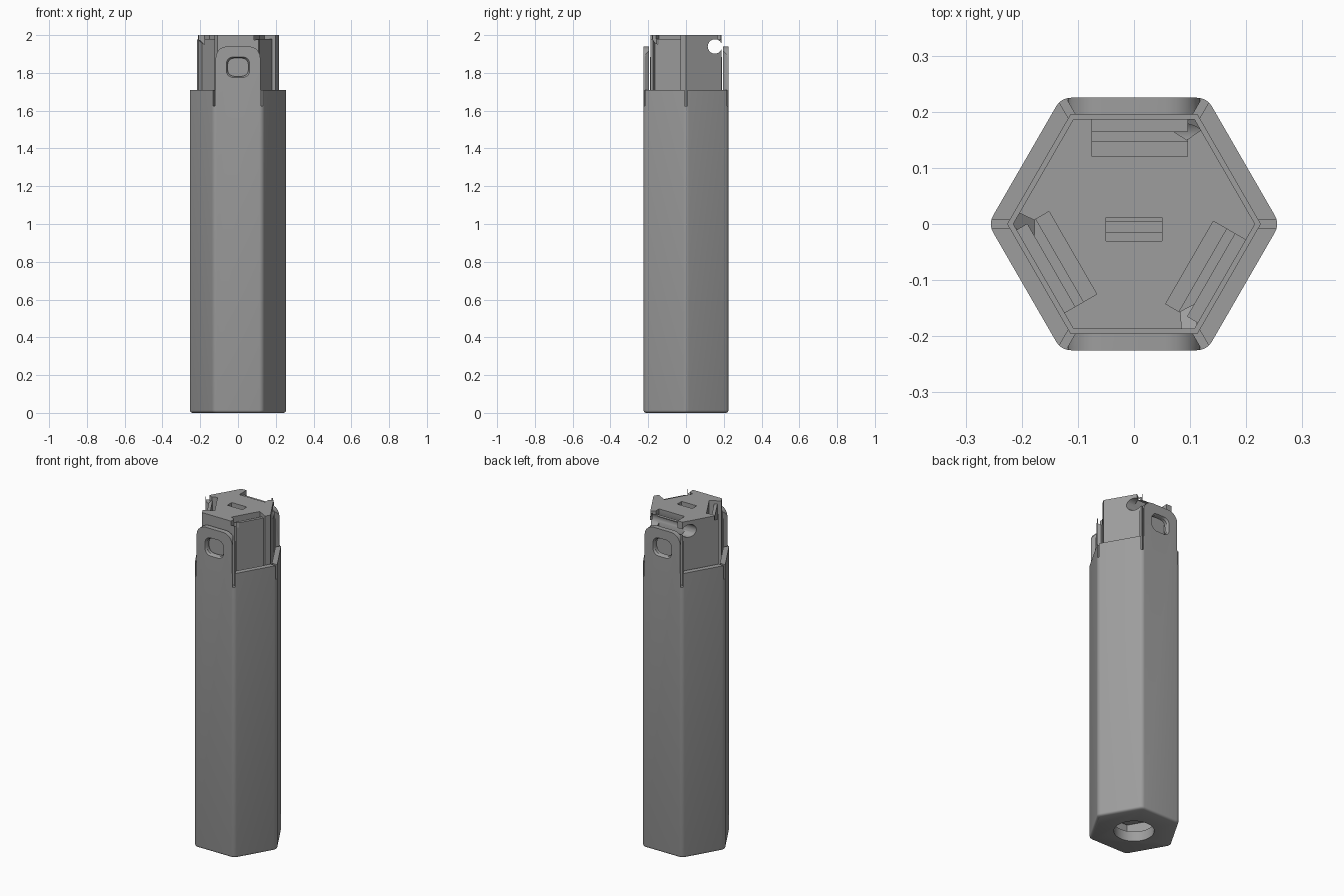
import bpy, bmesh, math
from mathutils import Matrix, Vector

if "Cube" in bpy.data.objects:
    bpy.data.objects.remove(bpy.data.objects["Cube"])

gray = bpy.data.materials.new("plastic gray")
gray.diffuse_color = (0.34, 0.34, 0.34, 1)
gray.use_nodes = True
gray.node_tree.nodes["Principled BSDF"].inputs["Base Color"].default_value = gray.diffuse_color
S3 = math.sqrt(3)


def loft(name, rings, mat=Matrix()):
    """Closed solid through rings of 3D points."""
    bm = bmesh.new()
    vs = [[bm.verts.new(mat @ Vector(p)) for p in r] for r in rings]
    n = len(vs[0])
    for a, b in zip(vs, vs[1:]):
        for i in range(n):
            j = (i + 1) % n
            bm.faces.new((a[i], a[j], b[j], b[i]))
    bm.faces.new(vs[0][::-1])
    bm.faces.new(vs[-1])
    bmesh.ops.recalc_face_normals(bm, faces=bm.faces)
    me = bpy.data.meshes.new(name)
    bm.to_mesh(me)
    bm.free()
    me.materials.append(gray)
    ob = bpy.data.objects.new(name, me)
    bpy.context.collection.objects.link(ob)
    return ob


def prism(pts, z0, z1, mat=Matrix()):
    return loft("cutter", [[(x, y, z) for x, y in pts] for z in (z0, z1)], mat)


def box(x0, x1, y0, y1, z0, z1, mat=Matrix()):
    return prism([(x0, y0), (x1, y0), (x1, y1), (x0, y1)], z0, z1, mat)


def hexagon(apothem, r=0.0, steps=5):
    """Hexagon with points on the x axis and corners rounded by radius r."""
    pts = []
    for k in range(6):
        a = k * math.pi / 3
        c = (apothem - r) * 2 / S3
        for i in range(steps + 1 if r else 1):
            b = a + (i / steps - 0.5) * math.pi / 3 if r else a
            pts.append((c * math.cos(a) + r * math.cos(b),
                        c * math.sin(a) + r * math.sin(b)))
    return pts


def boolean(ob, cutter, op='DIFFERENCE'):
    m = ob.modifiers.new("cut", 'BOOLEAN')
    m.operation, m.object, m.solver = op, cutter, 'EXACT'
    bpy.context.view_layer.objects.active = ob
    bpy.ops.object.modifier_apply(modifier=m.name)
    bpy.data.objects.remove(cutter)


def circle(r, n=32):
    return [(r * math.cos(2 * math.pi * i / n), r * math.sin(2 * math.pi * i / n)) for i in range(n)]


def rounded(w, z0, z1, r):
    """Rounded rectangle outline of half width w."""
    pts = []
    for cx, cz, a in ((w - r, z0 + r, -90), (w - r, z1 - r, 0), (r - w, z1 - r, 90), (r - w, z0 + r, 180)):
        for i in range(6):
            b = math.radians(a + i * 18)
            pts.append((cx + r * math.cos(b), cz + r * math.sin(b)))
    return pts


TO_FRONT = Matrix.Rotation(math.pi / 2, 4, 'X')   # outline (x, z) extruded along y

# Outer sleeve: rounded hexagon with a softened foot
rings = [(0.0, 0.213), (0.004, 0.220), (0.008, 0.2235), (0.014, 0.225), (1.94, 0.225)]
sleeve = loft("sleeve", [[(x, y, z) for x, y in hexagon(a, 0.03)] for z, a in rings])

# Hollow inside and round opening in the base
boolean(sleeve, prism(hexagon(0.195), 0.06, 2.2))
boolean(sleeve, prism(circle(0.11), -0.1, 0.2))

# Silhouette: low side walls, tall rounded front and back tabs
tab = rounded(0.118, 1.5, 1.94, 0.06)[6:18]
outline = [(-0.3, -0.1), (0.3, -0.1), (0.3, 1.71), (0.118, 1.71)] + tab[:6] + tab[6:] [:6] + [(-0.118, 1.71), (-0.3, 1.71)]
boolean(sleeve, prism(outline, -0.4, 0.4, TO_FRONT), 'INTERSECT')

# Slits at the six corners
for k in range(6):
    boolean(sleeve, box(0.15, 0.4, -0.007, 0.007, 1.625, 2.2, Matrix.Rotation(k * math.pi / 3, 4, 'Z')))

# Oval windows in both tabs, flared towards the outside
for s in (1, -1):
    rings = [[(x, z, s * d) for x, z in rounded(w, 1.83 - h, 1.83 + h, 0.035)]
             for d, w, h in ((0.18, 0.055, 0.048), (0.214, 0.055, 0.048), (0.23, 0.064, 0.057))]
    boolean(sleeve, loft("cutter", rings, TO_FRONT))

# Inner core
core = prism(hexagon(0.187), 0.16, 2.0)
core.name = "core"

# Three clip recesses, a third of a turn apart
for k in range(3):
    turn = Matrix.Rotation(k * 2 * math.pi / 3, 4, 'Z')
    boolean(core, box(-0.075, 0.095, 0.165, 0.3, 1.5, 2.1, turn))    # open outer panel
    boolean(core, box(-0.075, 0.095, 0.145, 0.17, 1.98, 2.1, turn))  # panel top
    boolean(core, box(-0.075, 0.095, 0.12, 0.147, 1.88, 2.1, turn))  # pocket behind panel
    # sloped exit beside the corner
    floor = [(0.07, 0.165, 1.95), (0.094, 0.150, 1.95), (0.135, 0.178, 1.99), (0.118, 0.20, 1.99)]
    boolean(core, loft("cutter", [floor, [(x, y, 2.1) for x, y, z in floor]], turn))

# Cross bore near the rear edge
TO_SIDE = Matrix.Translation((0, 0.153, 1.94)) @ Matrix.Rotation(math.pi / 2, 4, 'Y')
boolean(core, prism(circle(0.038), -0.3, 0.3, TO_SIDE))

# Stepped slot in the middle of the top
boolean(core, box(-0.05, 0.05, -0.03, 0.012, 1.97, 2.1))
boolean(core, box(-0.05, 0.05, -0.015, 0.004, 1.92, 2.1))

# Smooth rounded areas, keep edges crisp
for ob in (sleeve, core):
    bpy.ops.object.select_all(action='DESELECT')
    ob.select_set(True)
    bpy.context.view_layer.objects.active = ob
    bpy.ops.object.shade_smooth_by_angle(angle=math.radians(30))
